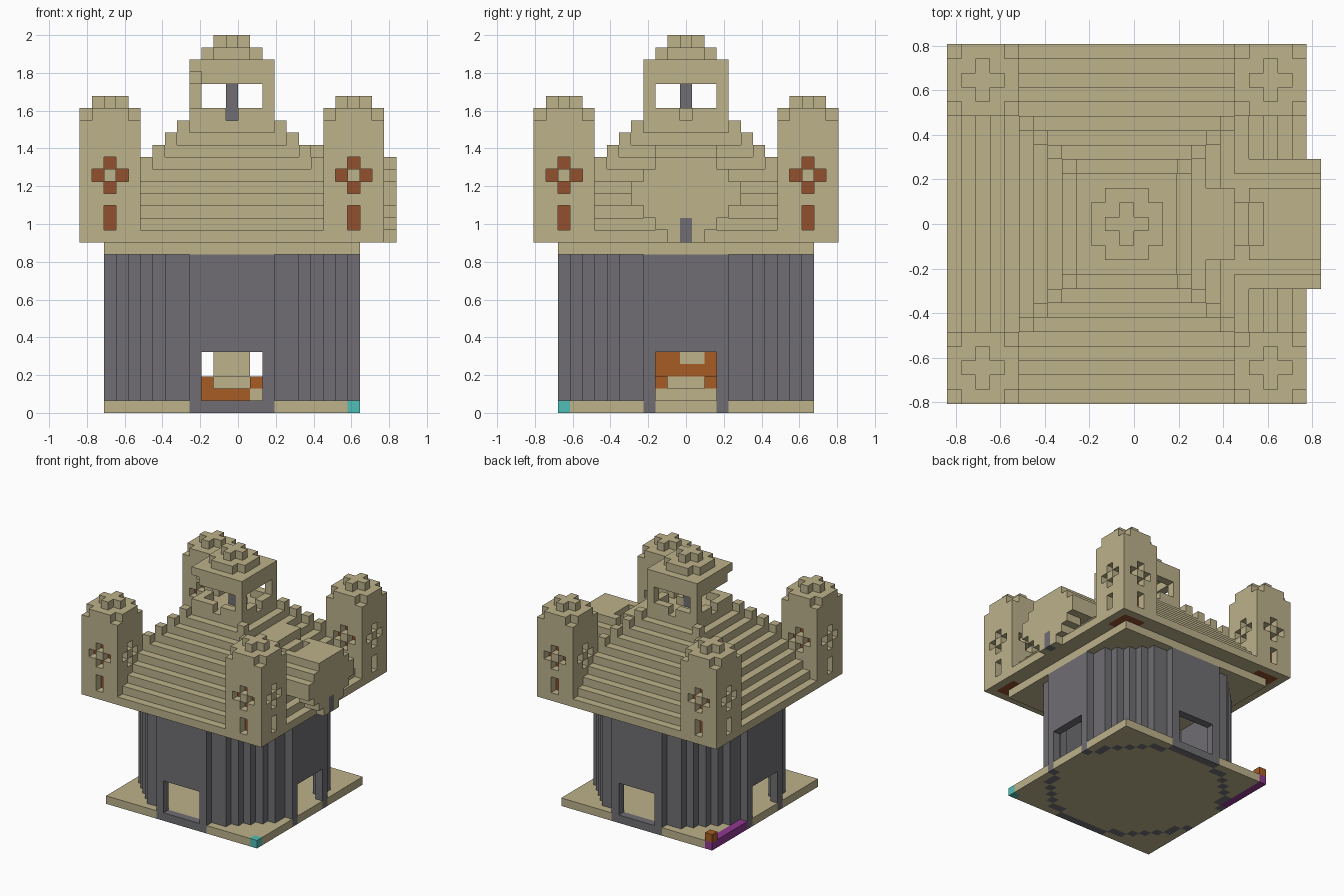
import bpy, bmesh

cube = bpy.data.objects.get("Cube")
if cube:
    bpy.data.objects.remove(cube)

V = 2 / 31          # edge of one block
X0 = -V / 2         # tower axis, shifted by the dormer on the left side

COLOURS = {
    "sandstone": (0.51, 0.445, 0.26),
    "grey_stone": (0.16, 0.155, 0.168),
    "orange_wood": (0.39, 0.107, 0.018),
    "red_brick": (0.29, 0.08, 0.027),
    "turquoise": (0.08, 0.51, 0.46),
    "purple": (0.28, 0.04, 0.28),
}
mats = {}
for name, rgb in COLOURS.items():
    m = bpy.data.materials.new(name)
    m.use_nodes = True
    m.diffuse_color = (*rgb, 1)
    bsdf = m.node_tree.nodes["Principled BSDF"]
    bsdf.inputs["Base Color"].default_value = (*rgb, 1)
    bsdf.inputs["Roughness"].default_value = 0.9
    mats[name] = m

cells = {}          # block position -> (part, colour)


def block(us, vs, ks):
    """All block positions in an inclusive box."""
    return [(u, v, k) for u in range(us[0], us[1] + 1)
            for v in range(vs[0], vs[1] + 1) for k in range(ks[0], ks[1] + 1)]


def put(part, colour, us, vs, ks):
    for c in block(us, vs, ks):
        cells[c] = (part, colour)


def carve(us, vs, ks):
    for c in block(us, vs, ks):
        cells.pop(c, None)


def battlement(part, cu, cv, k):
    """A five wide tier without corners, and a cross on top."""
    for r, level in ((2, k), (1, k + 1)):
        put(part, "sandstone", (cu - r, cu + r), (cv - r, cv + r), (level, level))
        for a in (-r, r):
            for b in (-r, r):
                cells.pop((cu + a, cv + b, level), None)


# Base plate with coloured corner markers
put("base_plate", "sandstone", (-10, 10), (-10, 10), (0, 0))
put("purple_edge", "purple", (-10, -10), (4, 10), (0, 0))
put("wood_marker", "orange_wood", (-10, -10), (10, 10), (1, 1))
put("turquoise_marker", "turquoise", (10, 10), (-10, -10), (0, 0))

# Round wall: half profile of depth against sideways distance, mirrored
PROFILE = [10, 10, 10, 10, 9, 9, 8, 7, 6]
for a, d in enumerate(PROFILE):
    for s in (-a, a):
        for t in (-d, d):
            put("round_wall", "grey_stone", (s, s), (t, t), (0, 12))
            put("round_wall", "grey_stone", (t, t), (s, s), (0, 12))

# Four doorways; the side ones have no grey sill
for t in (-10, 10):
    carve((-2, 2), (t, t), (1, 4))
    carve((t, t), (-2, 2), (1, 4))
    put("base_plate", "sandstone", (t, t), (-2, 2), (0, 0))

# Stair around a pillar inside
put("stair_pillar", "sandstone", (-1, 1), (-1, 1), (1, 12))
put("stair", "orange_wood", (-2, 1), (-2, -2), (1, 1))
put("stair_landing", "sandstone", (2, 2), (-2, 2), (1, 1))
for u, v in ((2, -2), (2, 2), (-2, -2)):
    put("stair", "orange_wood", (u, u), (v, v), (2, 2))
put("stair", "orange_wood", (1, 1), (-2, 2), (3, 3))
for v in (-2, -1, 2):
    put("stair", "orange_wood", (1, 1), (v, v), (4, 4))
put("stair_screen", "sandstone", (-1, 1), (-3, -3), (3, 4))

# Slab under the roof, stepped roof and raised hip blocks
put("roof_slab", "sandstone", (-10, 10), (-10, 10), (13, 13))
for h in range(12, 2, -1):
    put("stepped_roof", "sandstone", (-h, h), (-h, h), (26 - h, 26 - h))
for h in range(4, 8):
    for u in (-h, h):
        for v in (-h, h):
            put("roof_hips", "sandstone", (u, u), (v, v), (27 - h, 27 - h))

# Corner turrets with brick cores behind cross and slot windows
for cu in (-10, 10):
    for cv in (-10, 10):
        put("corner_turrets", "sandstone", (cu - 2, cu + 2), (cv - 2, cv + 2), (14, 23))
        put("turret_cores", "red_brick", (cu - 1, cu + 1), (cv - 1, cv + 1), (14, 22))
        battlement("corner_turrets", cu, cv, 24)
        for side in (-2, 2):
            for off, k in ((0, 15), (0, 16), (0, 18), (0, 20), (-1, 19), (1, 19)):
                cells.pop((cu + off, cv + side, k), None)
                cells.pop((cu + side, cv + off, k), None)

# Lantern room on top: hollow, windows on four sides, one corner post missing
put("lantern_room", "sandstone", (-3, 3), (-3, 3), (23, 28))
carve((-2, 2), (-2, 2), (24, 27))
carve((-2, 2), (-3, 3), (25, 26))
carve((-3, 3), (-2, 2), (25, 26))
carve((0, 0), (-3, 3), (24, 24))
carve((-3, 3), (0, 0), (24, 24))
carve((-3, -3), (-3, -3), (25, 27))
put("lantern_step", "sandstone", (1, 1), (0, 0), (24, 24))
put("lantern_post", "grey_stone", (0, 0), (0, 0), (24, 26))
battlement("lantern_cap", 0, 0, 29)

# Rounded dormer on the left side
ROWS = {14: 1, 15: 2, 16: 3, 17: 4, 18: 4, 19: 3, 20: 2}
for k, r in ROWS.items():
    put("dormer_front", "sandstone", (12, 13), (-r, r), (k, k))
    if k > 16:
        put("dormer_roof", "sandstone", (7, 11), (-r, r), (k, k))
put("dormer_ridge", "sandstone", (6, 7), (-2, 2), (20, 21))
carve((9, 9), (-1, 1), (19, 20))
carve((8, 8), (-2, -2), (20, 20))
carve((8, 8), (2, 2), (20, 20))
carve((13, 13), (0, 0), (14, 15))
put("dormer_post", "grey_stone", (13, 13), (0, 0), (14, 15))

# Skin each part: one quad wherever a block meets air
SIDES = [(axis, s) for axis in range(3) for s in (-1, 1)]
parts = {}
for c, (part, colour) in cells.items():
    parts.setdefault(part, []).append((c, colour))

for part, members in parts.items():
    bm = bmesh.new()
    verts = {}

    def corner(p):
        if p not in verts:
            verts[p] = bm.verts.new((X0 + p[0] * V / 2, p[1] * V / 2, p[2] * V / 2))
        return verts[p]

    slots = list(dict.fromkeys(colour for _, colour in members))
    for c, colour in members:
        centre = (2 * c[0], 2 * c[1], 2 * c[2] + 1)
        for axis, s in SIDES:
            near = list(c)
            near[axis] += s
            if tuple(near) in cells:
                continue
            b, d = (axis + 1) % 3, (axis + 2) % 3
            ring = []
            for i, j in ((-1, -1), (1, -1), (1, 1), (-1, 1)):
                p = list(centre)
                p[axis] += s
                p[b] += i
                p[d] += j
                ring.append(corner(tuple(p)))
            face = bm.faces.new(ring if s > 0 else ring[::-1])
            face.material_index = slots.index(colour)
    mesh = bpy.data.meshes.new(part)
    bm.to_mesh(mesh)
    bm.free()
    for colour in slots:
        mesh.materials.append(mats[colour])
    bpy.context.collection.objects.link(bpy.data.objects.new(part, mesh))
